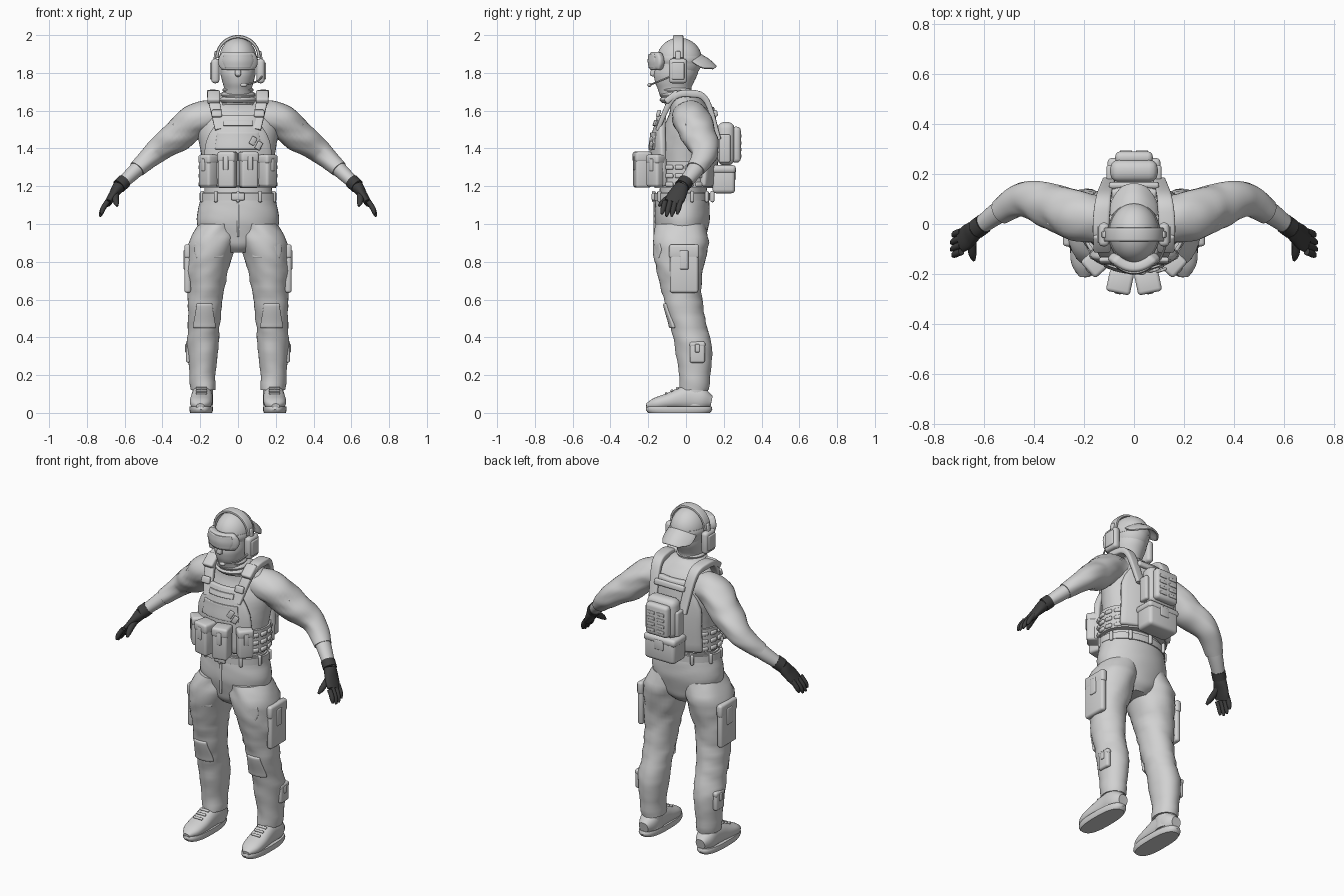
import bpy
import bmesh
from math import sin, cos, pi, radians
from mathutils import Vector, Matrix, Euler, noise

start_cube = bpy.data.objects.get("Cube")
if start_cube:
    bpy.data.objects.remove(start_cube, do_unlink=True)

X_AXIS, Y_AXIS, Z_AXIS = Vector((1, 0, 0)), Vector((0, 1, 0)), Vector((0, 0, 1))
made = []


def material(name, value):
    mat = bpy.data.materials.new(name)
    mat.use_nodes = True
    colour = (value, value, value, 1)
    mat.diffuse_color = colour
    mat.node_tree.nodes["Principled BSDF"].inputs["Base Color"].default_value = colour
    return mat


cloth = material("light_grey", .64)
leather = material("dark_grey", .05)


def finish(name, bm, mat, mirror):
    bmesh.ops.recalc_face_normals(bm, faces=bm.faces[:])
    mesh = bpy.data.meshes.new(name)
    bm.to_mesh(mesh)
    bm.free()
    mesh.materials.append(mat)
    obj = bpy.data.objects.new(name, mesh)
    bpy.context.collection.objects.link(obj)
    if mirror:
        modifier = obj.modifiers.new("Mirror", "MIRROR")
        modifier.use_mirror_merge = False
    made.append(obj)
    return obj


def sample(values, t):
    """Smooth value at t (0 to 1) along evenly spaced numbers or vectors."""
    last = len(values) - 1
    i = max(min(int(t * last), last - 1), 0)
    f = t * last - i
    before, start = values[max(i - 1, 0)], values[i]
    end, after = values[min(i + 1, last)], values[min(i + 2, last)]
    bend = (before * 2 - start * 5 + end * 4 - after) * f + (start * 3 - before - end * 3 + after) * f * f
    return start + (end - before + bend) * (f / 2)


def superpower(value, power):
    return abs(value) ** (2 / power) * (1 if value > 0 else -1)


def loft(name, path, widths, ratios, side_axis=X_AXIS, flat=False, sides=28, steps=24,
         power=2, mirror=False, mat=cloth, fold=0):
    """Skin rounded sections along a path; flat keeps every section horizontal."""
    points = [Vector(p) for p in path]
    centres = [sample(points, i / steps) for i in range(steps + 1)]
    bm = bmesh.new()
    loops = []
    for i, centre in enumerate(centres):
        side, up = X_AXIS, Y_AXIS
        if not flat:
            tangent = (centres[min(i + 1, steps)] - centres[max(i - 1, 0)]).normalized()
            side = (side_axis - tangent * side_axis.dot(tangent)).normalized()
            up = tangent.cross(side)
        width = sample(widths, i / steps)
        depth = width * sample(ratios, i / steps)
        loop = []
        for j in range(sides):
            angle = 2 * pi * j / sides
            offset = side * width * superpower(cos(angle), power) + up * depth * superpower(sin(angle), power)
            p = centre + offset
            crease = noise.noise(Vector((p.x * 9, p.y * 9, p.z * 24 + p.x * 8)))
            loop.append(bm.verts.new(p + offset * crease * fold))
        loops.append(loop)
    for low, high in zip(loops, loops[1:]):
        for j in range(sides):
            k = (j + 1) % sides
            bm.faces.new((low[j], low[k], high[k], high[j]))
    bm.faces.new(loops[0])
    bm.faces.new(loops[-1])
    return finish(name, bm, mat, mirror)


def box(name, size, at, tilt=0, lean=0, turn=0, bevel=.01, mirror=False):
    bm = bmesh.new()
    bmesh.ops.create_cube(bm, size=1)
    bmesh.ops.scale(bm, vec=size, verts=bm.verts)
    bevel = min(bevel, min(size) * .4)
    bmesh.ops.bevel(bm, geom=bm.edges[:], offset=bevel, segments=3, profile=.5, affect='EDGES')
    rotation = Euler((radians(tilt), radians(lean), radians(turn))).to_matrix().to_4x4()
    bm.transform(Matrix.Translation(at) @ rotation)
    return finish(name, bm, cloth, mirror)


def ball(name, radii, at):
    bm = bmesh.new()
    bmesh.ops.create_uvsphere(bm, u_segments=36, v_segments=20, radius=1)
    bmesh.ops.scale(bm, vec=radii, verts=bm.verts)
    bmesh.ops.translate(bm, vec=at, verts=bm.verts)
    return finish(name, bm, cloth, False)


def pouch(name, size, at, turn=0, bevel=.014, mirror=False):
    """Rounded pouch with a lid flap and a closing tab on its outer face."""
    width, depth, height = size
    middle = Vector(at)
    outward = Vector((sin(radians(turn)), -cos(radians(turn)), 0))
    box(name, size, middle, turn=turn, bevel=bevel, mirror=mirror)
    box(name + "_flap", (width * 1.06, depth * 1.06, height * .3), middle + Z_AXIS * height * .38,
        turn=turn, bevel=bevel, mirror=mirror)
    box(name + "_tab", (width * .3, .012, height * .4), middle + outward * depth / 2 + Z_AXIS * height * .2,
        turn=turn, mirror=mirror)


def panel(name, top, bottom, widths, depths, curve, thick, centre=0, drop=0, mirror=False):
    """Plate bowed across x, with half widths and y depths listed from top to bottom."""
    rows, columns = 8, 12
    bm = bmesh.new()
    grid = []
    for i in range(rows + 1):
        t = i / rows
        z, half, y = top + (bottom - top) * t, sample(widths, t), sample(depths, t)
        xs = [half * (2 * k / columns - 1) for k in range(columns + 1)]
        grid.append([bm.verts.new((centre + x, y + curve * x * x, z - drop * x * x)) for x in xs])
    for upper, lower in zip(grid, grid[1:]):
        for k in range(columns):
            bm.faces.new((upper[k], upper[k + 1], lower[k + 1], lower[k]))
    obj = finish(name, bm, cloth, mirror)
    solid = obj.modifiers.new("Thickness", "SOLIDIFY")
    solid.thickness, solid.offset = thick, 0
    edge = obj.modifiers.new("Edge", "BEVEL")
    edge.width, edge.segments = thick * .3, 2


def around_waist(degrees, z):
    return Vector((.2 * cos(radians(degrees)), .155 * sin(radians(degrees)) - .015, z))


# Shirt, sleeves and bare forearms
wrist = Vector((.63, -.02, 1.2))
elbow = Vector((.44, .1, 1.38))
cuff = elbow.lerp(wrist, .5) + Y_AXIS * .01
loft("shirt_torso", [(0, -.02, 1.1), (0, 0, 1.4), (0, .02, 1.6), (0, -.03, 1.7)],
     widths=[.18, .18, .2, .22, .21, .14, .08], ratios=[.7, .7, .7, .6, .5, .6, .9],
     flat=True, sides=40, fold=.02)
loft("sleeves", [(.12, .02, 1.57), (.22, .03, 1.55), (.33, .07, 1.46), elbow, cuff],
     widths=[.09, .1, .09, .07, .05], ratios=[.9], side_axis=Y_AXIS, mirror=True, fold=.1, steps=36)
loft("forearms", [elbow, cuff, wrist], widths=[.05, .045, .033], ratios=[.9], side_axis=Y_AXIS, mirror=True)
box("arm_patches", (.09, .09, .012), at=(.31, .04, 1.55), lean=38, mirror=True)

# Gloves with fingers
knuckles = wrist + Vector((.06, -.05, -.09))
loft("glove_palms", [wrist, wrist.lerp(knuckles, .5), knuckles], widths=[.036, .045, .05, .046],
     ratios=[.9, .5, .4], side_axis=Y_AXIS, mirror=True, mat=leather)
loft("glove_cuffs", [wrist.lerp(cuff, .3), wrist], widths=[.04], ratios=[.95],
     side_axis=Y_AXIS, steps=2, mirror=True, mat=leather)
for finger in range(4):
    base = knuckles + Y_AXIS * (.04 - .027 * finger) + Z_AXIS * .01
    tip = base + Vector((.04, -.02, -.08)) * (.85 if finger in (0, 3) else 1)
    loft(f"glove_finger_{finger + 1}", [base, base.lerp(tip, .5) + X_AXIS * .005, tip],
         widths=[.014, .014, .013, .006], ratios=[1], side_axis=Y_AXIS, sides=12, steps=9,
         mirror=True, mat=leather)
thumb = wrist + Vector((.01, -.125, -.105))
loft("glove_thumbs", [wrist.lerp(knuckles, .3), thumb.lerp(wrist, .3) + X_AXIS * .01, thumb],
     widths=[.02, .018, .015, .006], ratios=[1], sides=12, steps=9, mirror=True, mat=leather)

# Trousers
loft("trouser_hips", [(0, -.02, 1.17), (0, -.02, .85)], widths=[.19, .205, .218, .18, .08],
     ratios=[.7, .7, .66, .68, 1], flat=True, sides=40, fold=.015)
loft("trouser_legs", [(.11, -.03, 1), (.16, -.03, .78), (.175, -.01, .56), (.185, .04, .34), (.185, .045, .12)],
     widths=[.1, .125, .115, .1, .09, .083, .082, .07, .066], ratios=[1.3, 1.1, 1.1, 1.2, 1.2],
     flat=True, sides=36, steps=32, mirror=True, fold=.1)
pouch("cargo_pocket", (.15, .035, .25), at=(.266, -.01, .76), turn=90, mirror=True)
pouch("calf_pocket", (.08, .03, .11), at=(.26, .06, .32), turn=90, mirror=True)
panel("thigh_pocket_flaps", .9, .82, widths=[.075, .08, .07], depths=[-.163], curve=5, thick=.014,
      centre=.15, mirror=True)
panel("knee_pads", .58, .45, widths=[.04, .058], depths=[-.112, -.08], curve=6, thick=.02,
      centre=.178, mirror=True)
box("fly_seam", (.012, .012, .2), at=(0, -.165, 1.03))

# Belt
loft("belt", [(0, -.02, 1.125), (0, -.02, 1.165)], widths=[.203], ratios=[.73], flat=True, sides=40, steps=2)
box("belt_buckle", (.07, .02, .04), at=(0, -.172, 1.145))
for loop in range(10):
    angle = 36 * loop + 18
    box(f"belt_loop_{loop + 1}", (.02, .02, .06), at=around_waist(angle, 1.145), turn=angle + 90)

# Boots
loft("boot_shafts", [(.187, .05, .04), (.187, .045, .2)], widths=[.055], ratios=[1.25], flat=True,
     steps=4, mirror=True)
loft("boot_uppers", [(.19, .135, .06), (.19, .02, .08), (.195, -.1, .06), (.2, -.21, .037)],
     widths=[.03, .054, .056, .058, .06, .052, .02], ratios=[1, 1.2, .7, .6], power=2.3, mirror=True)
loft("boot_soles", [(.195, -.037, 0), (.195, -.037, .035)], widths=[.058, .063, .061], ratios=[2.8],
     flat=True, power=2.6, steps=4, sides=36, mirror=True)
for lace in range(4):
    box(f"boot_lace_{lace + 1}", (.06, .014, .012), at=(.193, .03 * lace - .105, .013 * lace + .105),
        tilt=24, mirror=True)

# Covered head, neck wrap and reversed cap
skull = Vector((0, -.035, 1.87))
loft("covered_head", [(0, -.02, 1.63), (0, -.06, 1.71), (0, -.055, 1.79), skull],
     widths=[.1, .085, .073, .082, .092, .094, .096], ratios=[.9, 1.2, 1.25, 1.2], flat=True, sides=36)
box("covered_nose", (.03, .04, .05), at=(0, -.168, 1.805), tilt=-15)
for wrap in range(3):
    size = .103 - .01 * wrap
    low = Vector((0, -.035 - .01 * wrap, 1.64 + .026 * wrap))
    loft(f"neck_wrap_fold_{wrap + 1}", [low, low + Z_AXIS * .035], widths=[size - .015, size, size - .018],
         ratios=[1.02], flat=True, steps=8)
ball("cap_crown", (.1, .12, .116), at=skull)
panel("cap_brim", 1.895, 1.83, widths=[.09, .093, .085, .05], depths=[.08, .115, .14, .16],
      curve=-6, thick=.01, drop=4)

# Goggles
panel("goggle_frame", 1.91, 1.815, widths=[.075, .092, .094, .08], depths=[-.17, -.178, -.172],
      curve=6, thick=.04)
panel("goggle_lens", 1.9, 1.825, widths=[.07, .08, .065], depths=[-.193, -.197, -.192], curve=6, thick=.012)
loft("goggle_strap", [skull - Z_AXIS * .02, skull + Z_AXIS * .02], widths=[.1, .105, .101], ratios=[1.18],
     flat=True, sides=36, steps=4)

# Headset
ear = Vector((.12, -.042, 1.81))
box("ear_cups", (.042, .095, .13), at=ear, bevel=.019, mirror=True)
box("ear_cup_shells", (.016, .066, .09), at=ear + X_AXIS * .02, mirror=True)
box("ear_cup_brackets", (.016, .028, .06), at=ear + Z_AXIS * .075, lean=-8, mirror=True)
arch = [Vector((.112 * cos(a), ear.y, 1.88 + .112 * sin(a))) for a in [pi * k / 8 for k in range(9)]]
loft("headband", arch, widths=[.028], ratios=[.3], side_axis=Y_AXIS, power=4, sides=16)
mouthpiece = Vector((.03, -.193, 1.736))
loft("microphone_boom", [ear + Vector((.01, -.03, -.025)), (.1, -.145, 1.755), mouthpiece],
     widths=[.005], ratios=[1], side_axis=Z_AXIS, sides=8)
ball("microphone", (.018, .011, .011), at=mouthpiece)

# Plate carrier
panel("front_carrier", 1.575, 1.2, widths=[.09, .16, .175, .175], depths=[-.135, -.17, -.176, -.172],
      curve=2, thick=.036)
panel("chest_strip", 1.55, 1.52, widths=[.08], depths=[-.163, -.173], curve=2, thick=.01)
panel("chest_pocket", 1.485, 1.395, widths=[.11, .12], depths=[-.183, -.194], curve=2, thick=.012)
panel("back_carrier", 1.62, 1.2, widths=[.09, .165, .17, .17], depths=[.13, .15, .15, .14],
      curve=-2, thick=.04)
for ring in range(2):
    box(f"chest_ring_{ring + 1}", (.03, .012, .045), at=(.08 + .03 * ring, -.185, 1.44 - .025 * ring),
        lean=30, turn=20)
loft("side_wrap", [(0, -.01, 1.19), (0, -.01, 1.33)], widths=[.2], ratios=[.79], flat=True, sides=40, steps=2)
for row in range(3):
    for column in range(5):
        angle = 20 * column - 28
        box(f"side_webbing_{row + 1}_{column + 1}", (.045, .02, .024),
            at=around_waist(angle, 1.21 + .045 * row), turn=angle + 90, mirror=True)
loft("shoulder_straps", [(.095, -.15, 1.5), (.13, -.07, 1.665), (.13, .03, 1.69), (.12, .11, 1.65), (.1, .175, 1.45)],
     widths=[.027, .033, .025], ratios=[.45, .6, .45], power=5, sides=20, mirror=True)
box("strap_pads", (.068, .085, .034), at=(.128, -.075, 1.672), tilt=38, mirror=True)
box("strap_buckles", (.055, .02, .04), at=(.112, -.146, 1.585), tilt=-18, mirror=True)

# Front pouches
pouch("magazine_pouch", (.092, .085, .185), at=(.056, -.232, 1.285), turn=12, mirror=True)
pouch("side_pouch", (.085, .07, .165), at=(.158, -.16, 1.28), turn=48, mirror=True)

# Back packs
box("upper_pack", (.19, .09, .23), at=(0, .212, 1.425), bevel=.035)
box("upper_pack_pocket", (.15, .05, .19), at=(0, .265, 1.42), bevel=.02)
box("upper_pack_sides", (.03, .06, .15), at=(.095, .205, 1.4), mirror=True)
for strip in range(4):
    box(f"pack_webbing_{strip + 1}", (.05, .01, .018), at=(.032, .289, 1.36 + .035 * strip), mirror=True)
pouch("lower_pack", (.2, .12, .145), at=(0, .2, 1.235), turn=180, bevel=.02)
box("back_yoke", (.2, .025, .035), at=(0, .155, 1.585), tilt=12)

# Smooth shading with crisp edges
bpy.ops.object.select_all(action='DESELECT')
for obj in made:
    obj.select_set(True)
bpy.context.view_layer.objects.active = made[0]
bpy.ops.object.shade_smooth_by_angle(angle=radians(40))
